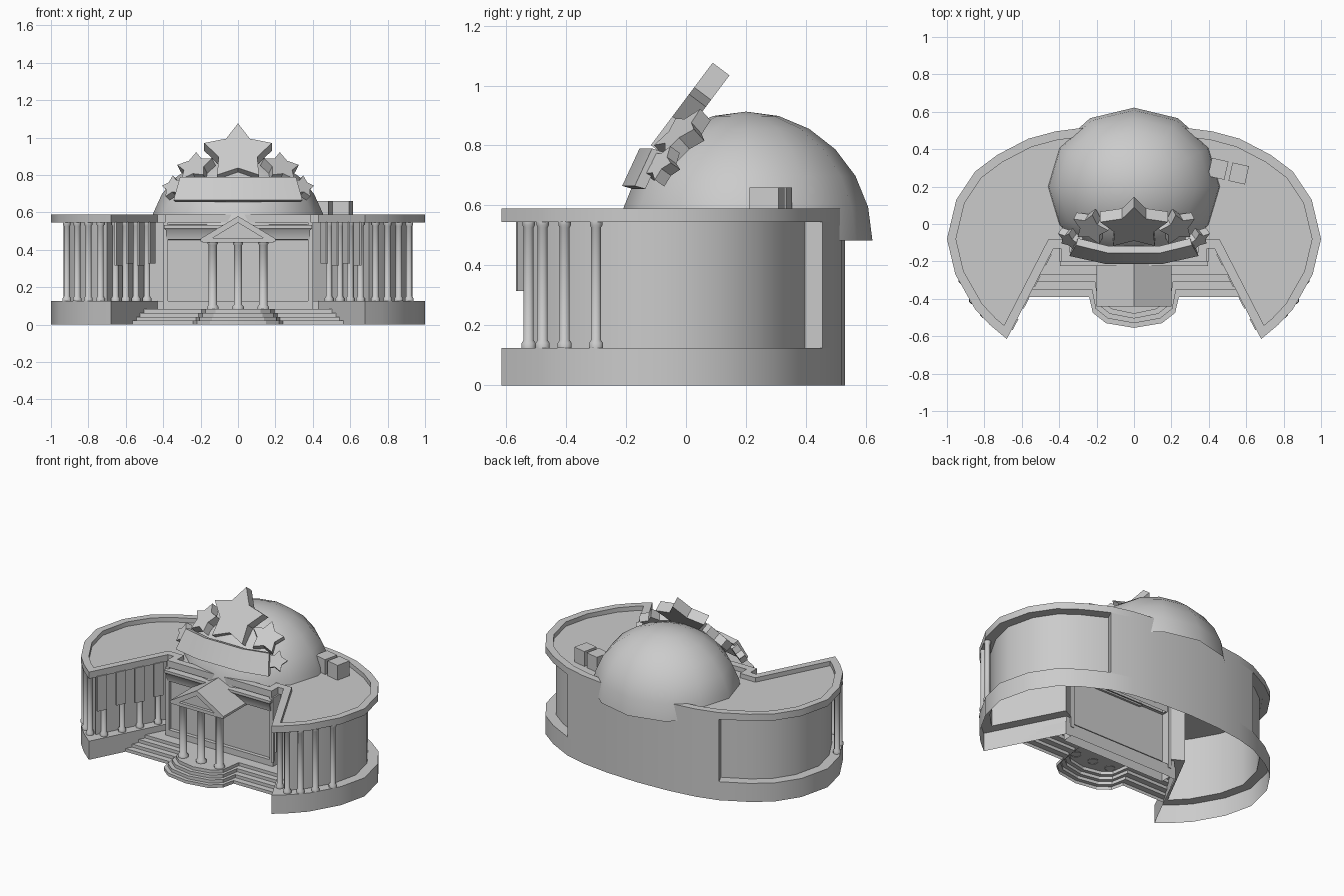
import bpy, bmesh, math
from mathutils import Vector, Matrix

if "Cube" in bpy.data.objects:
    bpy.data.objects.remove(bpy.data.objects["Cube"])

stone = bpy.data.materials.new("pale grey stone")
stone.diffuse_color = (0.6, 0.6, 0.6, 1)
stone.use_nodes = True
stone.node_tree.nodes["Principled BSDF"].inputs["Base Color"].default_value = stone.diffuse_color


def finish(name, bm, angle=40):
    bmesh.ops.recalc_face_normals(bm, faces=bm.faces)
    me = bpy.data.meshes.new(name)
    bm.to_mesh(me)
    bm.free()
    me.materials.append(stone)
    ob = bpy.data.objects.new(name, me)
    bpy.context.collection.objects.link(ob)
    bpy.ops.object.select_all(action='DESELECT')
    ob.select_set(True)
    bpy.context.view_layer.objects.active = ob
    bpy.ops.object.shade_smooth_by_angle(angle=math.radians(angle))
    return ob


def mirrored(half):
    """Close a right-hand half outline by mirroring it across x = 0."""
    return half + [(-x, y) for x, y in reversed(half) if abs(x) > 1e-6]


def inset(pts, d):
    """Mitred inward offset of a counter-clockwise outline."""
    out, n = [], len(pts)
    for i in range(n):
        p, q, r = (Vector(pts[(i + k) % n]) for k in (-1, 0, 1))
        a, b = (q - p).normalized(), (r - q).normalized()
        na, nb = Vector((-a.y, a.x)), Vector((-b.y, b.x))
        m = na + nb
        out.append(tuple(q + m * (d / max(0.2, m.dot(na)))))
    return out


def prism(name, pts, z0, z1, top=True, bottom=True, angle=40, mat=None):
    bm = bmesh.new()
    lo = [bm.verts.new((x, y, z0)) for x, y in pts]
    hi = [bm.verts.new((x, y, z1)) for x, y in pts]
    n = len(pts)
    for i in range(n):
        j = (i + 1) % n
        bm.faces.new((lo[i], lo[j], hi[j], hi[i]))
    if top:
        bm.faces.new(hi)
    if bottom:
        bm.faces.new(lo[::-1])
    if mat:
        bm.transform(mat)
    return finish(name, bm, angle)


def loft(name, loops, closed=False, cap=False, angle=40):
    """Join outlines of equal length, given as (points, z)."""
    bm = bmesh.new()
    rows = [[bm.verts.new((x, y, z)) for x, y in pts] for pts, z in loops]
    if closed:
        rows.append(rows[0])
    for a, b in zip(rows, rows[1:]):
        for i in range(len(a)):
            j = (i + 1) % len(a)
            bm.faces.new((a[i], a[j], b[j], b[i]))
    if cap:
        bm.faces.new(rows[-1])
    return finish(name, bm, angle)


def box(name, x0, x1, y0, y1, z0, z1, mat=None):
    return prism(name, [(x0, y0), (x1, y0), (x1, y1), (x0, y1)], z0, z1, mat=mat)


def column(name, x, y, z0, z1, r):
    """Turned column with plinth, shaft and capital."""
    ring = [(math.cos(math.pi * (k + .5) / 4), math.sin(math.pi * (k + .5) / 4)) for k in range(8)]
    prof = [(1.4, z0), (1.4, z0 + .016), (1, z0 + .026), (1, z1 - .02), (1.25, z1 - .012), (1.25, z1)]
    loft(name, [([(x + r * s * u, y + r * s * v) for u, v in ring], z) for s, z in prof], angle=50)


# Plan outline of the building
back = [(0.565, 0.456), (0.42, 0.495), (0.23, 0.52), (0.0, 0.53)]
outline = mirrored([(0.39, -0.20), (0.39, -0.13), (0.43, -0.13), (0.68, -0.615), (0.77, -0.54),
                    (0.85, -0.455), (0.955, -0.27), (1.0, -0.08), (0.95, 0.13), (0.85, 0.28),
                    (0.73, 0.37)] + back)
# Base shell with ledge, recessed wall, parapet and roof
wall = inset(outline, 0.065)
front = [(.385, -.175), (.39, -.125), (.475, -.08)]
wall[:3] = front
wall[-3:] = [(-x, y) for x, y in reversed(front)]
loft("base", [(outline, 0), (outline, 0.125), (wall, 0.125)])
loft("wing_wall", [(wall, 0.125), (wall, 0.545)])
rim_in = inset(outline, 0.047)
loft("parapet", [(outline, 0.545), (outline, 0.59), (rim_in, 0.59), (rim_in, 0.545)], closed=True)
prism("roof", inset(outline, 0.03), 0.546, 0.56)

# Full-depth rear wall between the wings
slab = back + [(-x, y) for x, y in reversed(back[:-1])]
inner = [(x * 0.95, y - 0.06) for x, y in reversed(slab)]
prism("rear_wall", slab + inner, 0.12, 0.55, False, False)

# Dome
bm = bmesh.new()
bmesh.ops.create_uvsphere(bm, u_segments=12, v_segments=12, radius=1)
bmesh.ops.delete(bm, geom=[v for v in bm.verts if v.co.z < -0.01], context='VERTS')
bm.transform(Matrix.Translation((0, 0.2, 0.483)) @ Matrix.Diagonal((0.47, 0.422, 0.43, 1)))
finish("dome", bm)

# Pilasters and cornice on the central front wall
for s in (-1, 1):
    box("pilaster", min(s * .375, s * .4), max(s * .375, s * .4), -0.2, -0.12, 0.06, 0.545)
loft("cornice", [(mirrored([(w, f), (w, -0.13)]), z) for w, f, z in
                 ((.36, -.15, .45), (.385, -.205, .455), (.385, -.215, .505), (.395, -.225, .515),
                  (.395, -.225, .532), (.36, -.15, .535))])

# Steps with a rounded landing, hollow underneath
tiers = []
for i in range(4):
    f = -0.39 + 0.04 * i
    half = [(0, -.555 + .025 * i), (.15 - .01 * i, -.53 + .025 * i), (.22 - .015 * i, -.475 + .022 * i),
            (.24 - .015 * i, f), (.43 + (-.13 - f) * .515, f), (.436, -.125)]
    tiers += [(mirrored(half), 0.021 * i), (mirrored(half), 0.021 * (i + 1))]
loft("steps", tiers, cap=True, angle=20)

# Portico: columns, beam and pediment
for x in (-0.135, 0, 0.135):
    column("portico_column", x, -0.39, 0.08, 0.445, 0.024)
box("portico_beam", -0.19, 0.19, -0.435, -0.16, 0.44, 0.462)
# Profiles are drawn in x-z and extruded back along y
upright = Matrix.Rotation(math.pi / 2, 4, 'X')
prism("pediment", [(-.17, .455), (.17, .455), (0, .56)], 0.16, 0.415, mat=upright)
prism("pediment_roof", [(-.2, .445), (-.165, .445), (0, .545), (.165, .445), (.2, .445), (.2, .46), (0, .58),
                        (-.2, .46)], 0.16, 0.44, mat=upright)

# Wing columns and hanging banners
for s in (-1, 1):
    for x, y in ((.915, -.30), (.86, -.405), (.80, -.478), (.735, -.525),
                 (.655, -.49), (.60, -.375), (.545, -.265), (.487, -.155)):
        column("wing_column", s * x, y, 0.125, 0.546, 0.018)
    for k in range(4):
        y = -0.535 + 0.115 * k
        x = .43 + (-.13 - y) * .515
        m = Matrix.Translation((s * x, y, 0)) @ Matrix.Rotation(s * math.atan2(-0.485, 0.25), 4, 'Z')
        box("banner", -.033, .033, -.006, .006, 0.315 + 0.012 * (k % 2), 0.55, mat=m)

# Rooftop boxes
for x, y in ((.45, .295), (.56, .27)):
    m = Matrix.Translation((x, y, 0)) @ Matrix.Rotation(-0.22, 4, 'Z')
    box("roof_box", -.045, .045, -.05, .05, 0.55, 0.66, mat=m)

# Shallow bowed sign panel leaning on the dome front
bm = bmesh.new()
rows = []
for t in (-1, -.45, .45, 1):
    bow = 0.042 * max(0, abs(t) - .45) / .55
    rows.append([bm.verts.new(c) for c in ((.345 * t, -.213 + bow, .665), (.31 * t, -.155 + bow, .79),
                                           (.30 * t, -.118 + bow, .778), (.335 * t, -.178 + bow, .655))])
for a, b in zip(rows, rows[1:]):
    for i in range(4):
        bm.faces.new((a[i], a[(i + 1) % 4], b[(i + 1) % 4], b[i]))
bm.faces.new(rows[0])
bm.faces.new(rows[-1])
finish("sign_panel", bm)


def star(name, centre, normal, r, thick, roll=0):
    """Five-pointed star plate facing along normal."""
    pts = []
    for k in range(10):
        a = math.pi / 2 + roll + k * math.pi / 5
        q = r if k % 2 == 0 else r * 0.57
        pts.append((q * math.cos(a), q * math.sin(a)))
    n = Vector(normal).normalized()
    side = Vector((0, 0, 1)).cross(n).normalized()
    m = Matrix((side, n.cross(side), n)).transposed().to_4x4()
    m.translation = Vector(centre)
    prism(name, pts, -thick / 2, thick / 2, mat=m)


# Crown of stars
star("large_star", (0, 0.003, 0.903), (0, -.8, .6), 0.19, 0.07)
for s in (-1, 1):
    star("medium_star", (s * .225, -.01, .83), (s * .35, -.65, .72), 0.105, 0.055, -s * .25)
    star("small_star", (s * .34, -.075, .73), (s * .5, -.7, .5), 0.068, 0.045, -s * .3)
